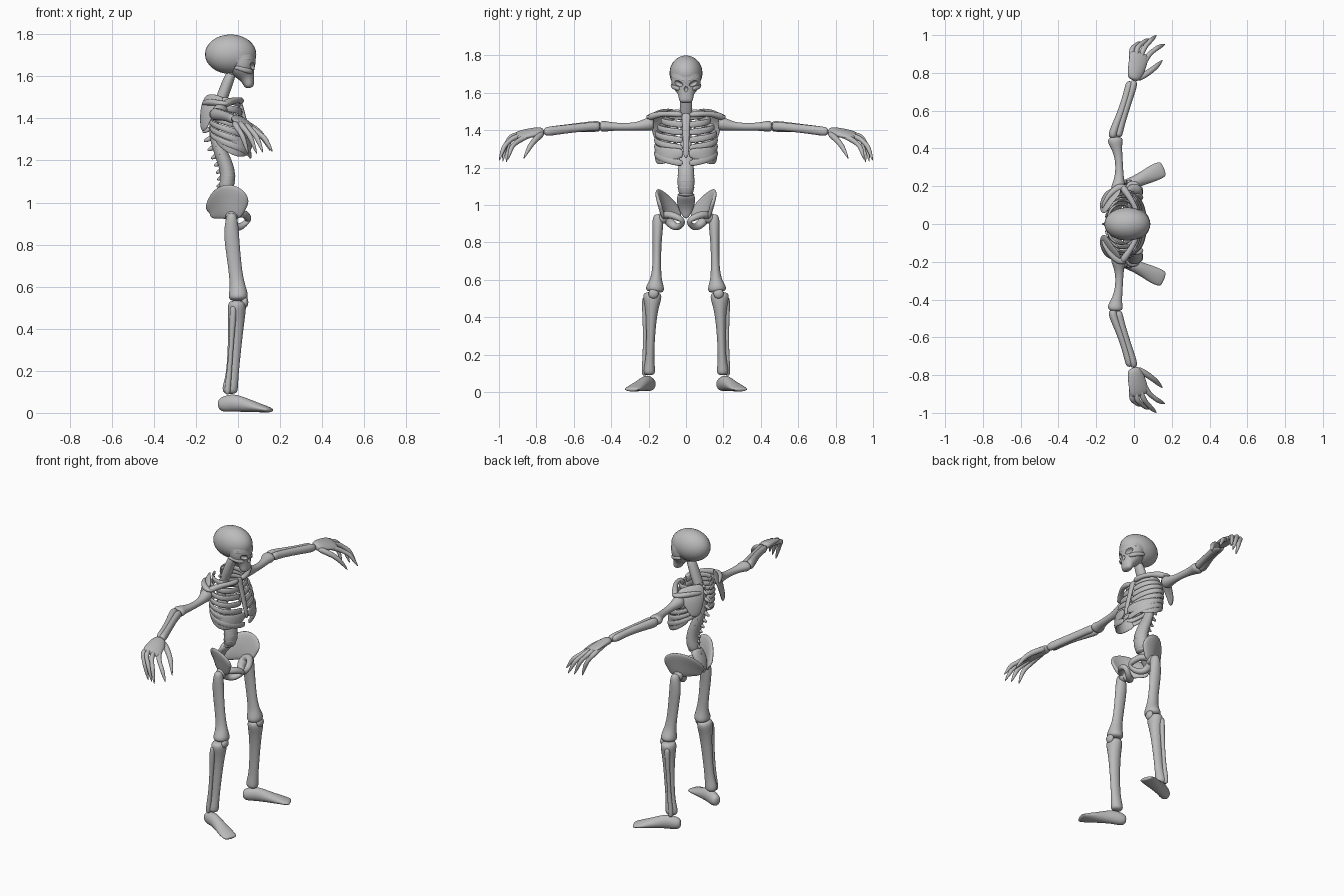
import bpy
import bmesh
from math import sin, cos, pi
from mathutils import Vector, Matrix

if "Cube" in bpy.data.objects:
    bpy.data.objects.remove(bpy.data.objects["Cube"])

CM = 0.01  # all part dimensions below are in hundredths of a unit

bone_grey = bpy.data.materials.new("bone_grey")
bone_grey.use_nodes = True
bone_grey.diffuse_color = (0.5, 0.5, 0.5, 1)
bone_grey.node_tree.nodes["Principled BSDF"].inputs["Base Color"].default_value = (0.5, 0.5, 0.5, 1)


def finish(name, mesh_data, mirrored=False, thickness=0, levels=2):
    """Turn a bmesh into a smooth object, optionally thickened and mirrored across y."""
    bmesh.ops.recalc_face_normals(mesh_data, faces=mesh_data.faces)
    mesh = bpy.data.meshes.new(name)
    mesh_data.to_mesh(mesh)
    mesh_data.free()
    mesh.materials.append(bone_grey)
    mesh.shade_smooth()
    part = bpy.data.objects.new(name, mesh)
    bpy.context.collection.objects.link(part)
    if thickness:
        solid = part.modifiers.new("Thickness", 'SOLIDIFY')
        solid.thickness = thickness * CM
        solid.offset = 0
    if levels:
        smooth = part.modifiers.new("Smooth", 'SUBSURF')
        smooth.levels = smooth.render_levels = levels
    if mirrored:
        mirror = part.modifiers.new("Mirror", 'MIRROR')
        mirror.use_axis = (False, True, False)
        mirror.use_mirror_merge = False
    return part


def add_loft(bm, stations, up, sides=8, closed=False):
    """Skin elliptical rings along stations of (x, y, z, half width, half height)."""
    points = [Vector(s[:3]) * CM for s in stations]
    count = len(points)
    rings = []
    for i, (point, station) in enumerate(zip(points, stations)):
        after = points[(i + 1) % count] if closed else points[min(i + 1, count - 1)]
        before = points[i - 1] if closed else points[max(i - 1, 0)]
        along = (after - before).normalized()
        tall = Vector(up)
        tall = (tall - along * tall.dot(along)).normalized()
        wide = along.cross(tall)
        half_wide, half_tall = station[3] * CM * 1.08, station[-1] * CM * 1.08
        rings.append([bm.verts.new(point + wide * half_wide * cos(2 * pi * k / sides)
                                   + tall * half_tall * sin(2 * pi * k / sides))
                      for k in range(sides)])
    pairs = list(zip(rings, rings[1:]))
    if closed:
        pairs.append((rings[-1], rings[0]))
    else:
        bm.faces.new(rings[0])
        bm.faces.new(rings[-1])
    for lower, upper in pairs:
        for k in range(sides):
            n = (k + 1) % sides
            bm.faces.new((lower[k], lower[n], upper[n], upper[k]))


def bone(name, stations, up=(0, 0, 1), mirrored=True, closed=False):
    bm = bmesh.new()
    add_loft(bm, stations, up, closed=closed)
    return finish(name, bm, mirrored)


def sheet(name, rows, thickness):
    """Thin mirrored plate through rows of points."""
    bm = bmesh.new()
    grid = [[bm.verts.new(Vector(p) * CM) for p in row] for row in rows]
    for a, b in zip(grid, grid[1:]):
        for i in range(len(a) - 1):
            bm.faces.new((a[i], a[i + 1], b[i + 1], b[i]))
    finish(name, bm, True, thickness)


def blob(name, centre, radii, mirrored=False, tilt=0):
    bm = bmesh.new()
    bmesh.ops.create_uvsphere(bm, u_segments=28, v_segments=16, radius=1)
    turn = Matrix.Rotation(tilt, 4, 'X')
    place = Matrix.Translation(Vector(centre) * CM)
    bm.transform(place @ turn @ Matrix.Diagonal((*(Vector(radii) * CM), 1)))
    return finish(name, bm, mirrored, levels=0)


def combine(target, other, operation):
    mod = target.modifiers.new(other.name, 'BOOLEAN')
    mod.operation = operation
    mod.solver = 'EXACT'
    mod.object = other


# Skull: cranium joined to a tapering face, then sockets and nose cut out
skull = blob("skull", (-3.5, 0, 170.5), (12.2, 8.8, 9.4))
face = bone("face_helper", [(0, 0, 172, 8, 7), (1.5, 0, 168, 8.2, 7.4), (2, 0, 164.5, 8, 6.8),
                            (3, 0, 162, 6.6, 5.4), (4.3, 0, 159.5, 4.3, 3.7),
                            (5, 0, 157, 4, 2.8), (5.6, 0, 154.3, 3.4, 2)],
            up=(1, 0, 0), mirrored=False)
combine(skull, face, 'UNION')
cutters = [blob("nose_cutter", (8.4, 0, 161.9), (2, 1.1, 1.6))]
for side in (-1, 1):
    cutters.append(blob("socket_cutter", (8.4, side * 4.3, 165), (3.4, 2.9, 1.5), tilt=side * 0.45))
    cutters.append(blob("temple_cutter", (3, side * 10.3, 167), (3.5, 2.4, 2.6)))
for cutter in cutters:
    combine(skull, cutter, 'DIFFERENCE')
carved = skull.evaluated_get(bpy.context.evaluated_depsgraph_get())
skull.data = bpy.data.meshes.new_from_object(carved)
skull.modifiers.clear()
skull.data.set_sharp_from_angle(angle=0.6)
for helper in [face] + cutters:
    bpy.data.objects.remove(helper)
bone("cheekbones", [(6.8, 3.2, 162, 1, 1.1), (4.8, 6, 162.7, 1.2, 1.4), (1.5, 7.2, 163.6, 1, 1.2),
                    (-2, 7.6, 164.3, 0.7, 0.8)])
bone("brow_ridges", [(7.8, 0, 166.3, 0.9, 0.8), (7.2, 3, 167.2, 1, 0.8), (5, 6.3, 168.5, 0.9, 0.8),
                     (3, 7.3, 168, 0.6, 0.7)])

# Spine: a column with evenly stepped vertebrae
spine_path = [(-2.5, 163, 2.6), (-5, 157, 3), (-7.5, 150, 3.2), (-11, 142, 2.6), (-12, 133, 2.6),
              (-8.5, 124.5, 3.6), (-5.5, 117.5, 4), (-4.5, 111, 4.3), (-6.5, 104, 3.6)]
bone("spinal_column", [(x, 0, z, r * 1.1, r * 0.9) for x, z, r in spine_path], (1, 0, 0), False)
vertebrae = bmesh.new()
for (x, z, r), (x2, z2, r2) in zip(spine_path, spine_path[1:]):
    for f in (0.25, 0.75):
        cx, cz, cr = x + (x2 - x) * f, z + (z2 - z) * f, r + (r2 - r) * f
        add_loft(vertebrae, [(cx, 0, cz + 1.4, cr * 1.2, cr * 0.95),
                             (cx, 0, cz - 1.4, cr * 1.2, cr * 0.95)], (1, 0, 0))
        if cz < 150:
            add_loft(vertebrae, [(cx - 1, 0, cz, 1.1, 1.5), (cx - 3, 0, cz - 0.7, 1, 1.3),
                                 (cx - 5.3, 0, cz - 2, 0.5, 0.7)], (0, 0, 1), 6)
            add_loft(vertebrae, [(cx - 1, -cr - 1.5, cz, 0.7, 0.8),
                                 (cx - 1, cr + 1.5, cz, 0.7, 0.8)], (0, 0, 1), 6)
finish("vertebrae", vertebrae, levels=1)

# Rib cage: flat bands sweeping from the spine round to the breastbone
ribs = bmesh.new()
for k in range(7):
    back, front = -14 + 0.15 * k, 0.7 + 0.9 * k
    width = 10.5 + 6 * sin(pi / 2 * min(1, k / 4))
    top, drop = 150 - 2.9 * k, 3 + 1.25 * k
    arc = []
    for step in range(12):
        t = pi * (0.05 + 0.94 * step / 11)
        middle, reach = (back + front) / 2, (front - back) / 2
        arc.append((middle - reach * cos(t), width * sin(t) ** 0.75, top - drop * step / 11,
                    0.7, 1.2 + 0.06 * step))
    add_loft(ribs, arc, (0, 0, 1))
finish("ribs", ribs, True, levels=1)
lobe = []
for step in range(10):
    t = pi * (0.25 + 0.74 * step / 9)
    lobe.append((-3.5 - 9.5 * cos(t), 16 * sin(t) ** 0.75, 131 - 6.3 * sin(t / 2) ** 2 + 0.8 * max(0, step - 5),
                 0.8, 1.2 + 3.7 * sin(pi * (step + 0.5) / 10.5)))
bone("lower_rib_plates", lobe)
bone("breastbone", [(0.5, 0, 149.5, 3, 0.9), (2, 0, 144, 1.9, 1), (4, 0, 136, 1.8, 1),
                    (5.8, 0, 128, 1.7, 0.9), (6, 0, 125, 0.8, 0.6)], (1, 0, 0), False)

# Shoulders
bone("collarbones", [(1, 1.5, 148.2, 1.8), (1.7, 7, 148.6, 1.4), (-1.5, 13, 148.8, 1.4),
                     (-5, 18, 147.5, 2), (-6.5, 20, 146.5, 1.5)])
sheet("shoulder_blades", [[(-15.5, 4.5, 151.5), (-11.5, 11, 152), (-5, 18, 150)],
                          [(-17.5, 6, 146), (-15.5, 13, 146), (-9, 20.5, 145)],
                          [(-17.8, 8, 141), (-16.7, 13, 140.5), (-12.5, 18.5, 140.5)],
                          [(-17.5, 11, 134), (-16.5, 14, 133.5), (-15, 17, 134.5)]], 1.6)
bone("shoulder_ridges", [(-17, 8, 147, 1, 1.2), (-14, 15, 148, 1.3, 1.6), (-8, 20, 147, 2.2, 1.5),
                         (-4, 19.5, 147, 1.4, 1)])

# Arms
bone("upper_arms", [(-8.5, 17, 143.5, 2.7), (-8.5, 19, 143.5, 4), (-8, 22, 142.7, 3.1),
                    (-7.7, 27, 141.9, 2.1), (-8, 35, 141.7, 2), (-9.3, 41, 142, 3, 2.4),
                    (-10, 44, 142, 4.4, 3.2), (-10, 46.3, 142, 3.2, 2.5)])
bone("ulnas", [(-11.5, 45.2, 142, 2.2, 2.9), (-11, 49, 142, 2.4, 3), (-7.2, 58, 141.4, 1.9, 2.4),
               (-3.8, 69, 140.3, 1.8, 2.1), (-2, 76, 139.3, 2.2, 2.4)])
bone("radii", [(-8.3, 45.8, 142, 2, 2.7), (-7.6, 50, 142, 2, 2.3), (-4.6, 60, 141, 1.9, 2.3),
               (-1.3, 70, 139.8, 2, 2.4), (0.2, 76.5, 139, 2.4, 2.7)])

# Hands: a thin palm with clawed fingers fanning out
knuckles = [(7.5, 89.5, 134.5), (4.7, 92.5, 136), (1.5, 93.5, 137), (-1.3, 93, 137)]
tips = [(16.5, 95.3, 124), (12, 100, 123.5), (9, 98, 123), (5, 96, 122.5)]
hands = bmesh.new()
add_loft(hands, [(-0.5, 75.8, 139.2, 3.2, 2.4), (0.8, 80, 139, 4.6, 2.3), (2.2, 86, 138, 5.4, 1.8),
                 (3.2, 91.5, 136.5, 5.6, 1.3)], (0.4, 0.2, 1))
for i, (knuckle, tip) in enumerate(zip(knuckles, tips)):
    a, b = Vector(knuckle), Vector(tip)
    wrist = Vector((2 - i * 1.2, 78, 139.5))
    bend = a.lerp(b, 0.5) + Vector((0.5, 1, 1.7))
    path = [(wrist, 1.2), (wrist.lerp(a, 0.6), 1.2), (a, 1.6), (a.lerp(bend, 0.5), 1.15),
            (bend, 1.35), (bend.lerp(b, 0.5), 1), (b, 0.2)]
    add_loft(hands, [(*p, r) for p, r in path], (0, 0.3, 1))
add_loft(hands, [(1.5, 76.5, 138.5, 1.5), (5.5, 78.8, 136.5, 1.8), (9.5, 81.5, 134, 1.5),
                 (12.5, 84, 130.5, 1.4), (15.3, 87, 124.3, 0.2)], (0, 0.3, 1))
finish("hands", hands, True)

# Pelvis: flared wings, a ring in front below them and the sacrum behind
sheet("hip_wings", [[(5.5, 13.5, 100), (4, 16, 105.5), (-3, 16.2, 109.5), (-10, 12.5, 108), (-14.5, 6.5, 102.5), (-16, 2.5, 96.5)],
                    [(4, 13, 97.5), (2, 14.2, 100), (-3, 14, 102), (-8, 10.5, 101), (-11.5, 6, 98), (-13, 2.5, 95)],
                    [(2, 12, 93.5), (0, 12, 92), (-3, 11.5, 91.5), (-6, 10, 92), (-10, 6, 92), (-13, 3, 92.5)]], 2.2)
bone("pelvic_rings", [(-1, 11.5, 95, 2.8), (3, 8.5, 95, 2), (5.2, 2.5, 92.6, 1.9), (4, 1.3, 90.5, 1.5),
                      (0.5, 4, 87.8, 1.9), (-3, 6.5, 88.5, 2.3), (-4, 10, 92, 2.8)], (1, 0.3, 0), closed=True)
bone("sacrum", [(-6, 0, 107, 4, 3), (-9, 0, 103, 5.4, 2.3), (-12, 0, 98, 4.2, 1.6), (-12.5, 0, 92.5, 1.2, 0.9)],
     (1, 0, 0), False)

# Legs
blob("hip_joints", (-3, 12.2, 93), (3, 3, 3), True)
bone("thigh_bones", [(-3, 14.8, 95.2, 2.2, 2), (-3, 15, 92, 3.1, 2.9), (-3.2, 15.2, 86, 2.8, 3.7),
                     (-2.5, 15.5, 78, 2.3, 3.5), (-1.2, 15.6, 67, 2.3, 3.2), (-0.2, 16, 60, 3, 3.7),
                     (0.2, 16.5, 56, 5.2, 4.9), (0.2, 16.8, 53, 4.8, 4.2)], (1, 0, 0))
blob("kneecaps", (3.2, 17.4, 52.6), (1.7, 2.7, 2.7), True)
bone("shin_bones", [(-0.5, 18, 53.7, 4.9, 3.9), (-0.5, 18, 50, 5.2, 4.6), (-0.8, 18.3, 44, 3.2, 3.9),
                    (-1.7, 18.9, 30, 2.3, 3.2), (-2.8, 19.3, 17, 2.2, 3), (-3.8, 19.6, 12, 3.3, 3.9),
                    (-3.8, 19.6, 8.8, 3, 3.4)], (1, 0, 0))
bone("calf_bones", [(-2.3, 21.8, 51, 1.5), (-2.3, 22, 47, 1.7), (-3, 21.9, 35, 1.1),
                    (-4, 22, 20, 1.1), (-5, 22.2, 12, 1.6), (-5, 22.2, 8.5, 1.3)], (1, 0, 0))

# Feet: a wedge flattening towards the toes
bone("feet", [(-9.3, 18, 4, 2.2, 2.4), (-7, 19, 4, 3.2, 3.8), (-3, 20.7, 4.9, 3.4, 4.3), (1, 22.5, 4.3, 3.3, 3.9),
              (6, 24.8, 3.2, 3.9, 2.9), (11, 27.3, 2.2, 4.6, 2), (14, 28.6, 1.6, 4.4, 1.4), (16, 29.4, 1.1, 3.9, 0.9)])
